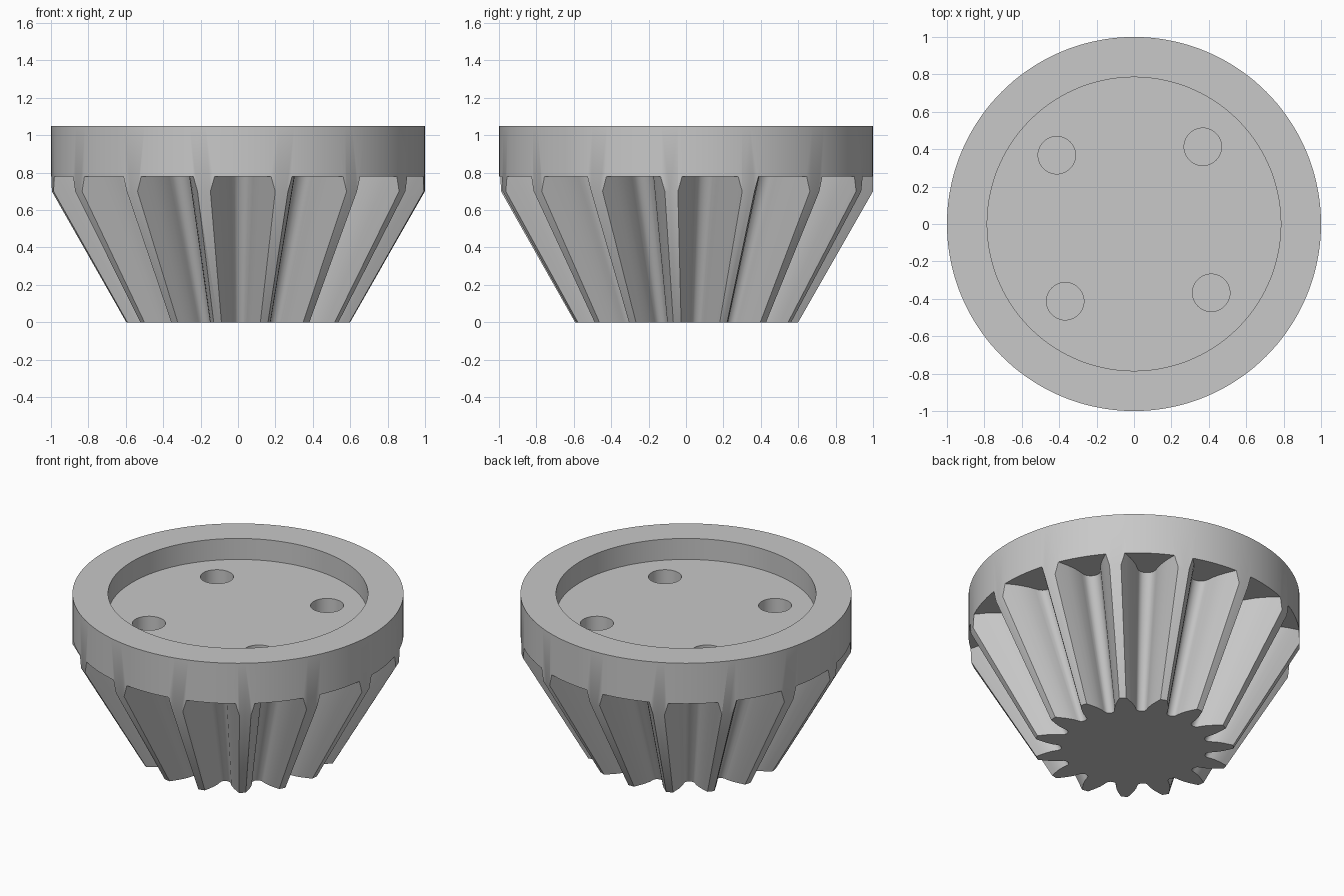
import bpy
from math import sin, cos, radians, tau

if "Cube" in bpy.data.objects:
    bpy.data.objects.remove(bpy.data.objects["Cube"])

TEETH = 15
SEGMENTS = 144
TIP_RADIUS = 0.6          # tooth tip radius at the narrow end
SLOPE = 0.4 / 0.7         # radius gained per unit of height
FLANGE_BASE = 0.78
FLOOR = 0.91
TOP = 1.05

steel = bpy.data.materials.new("plain_grey")
steel.use_nodes = True
grey = (0.58, 0.58, 0.58, 1)
steel.diffuse_color = grey
steel.node_tree.nodes["Principled BSDF"].inputs["Base Color"].default_value = grey


def loft(name, rings):
    """Closed solids; each entry is a stack of equal rings, capped at both ends."""
    verts, faces = [], []
    for stack in rings:
        base, n = len(verts), len(stack[0])
        for ring in stack:
            verts += ring
        for k in range(len(stack) - 1):
            a, b = base + k * n, base + (k + 1) * n
            faces += [(a + i, a + (i + 1) % n, b + (i + 1) % n, b + i) for i in range(n)]
        last = base + (len(stack) - 1) * n
        faces.append(tuple(reversed(range(base, base + n))))
        faces.append(tuple(range(last, last + n)))
    mesh = bpy.data.meshes.new(name)
    mesh.from_pydata(verts, [], faces)
    mesh.materials.append(steel)
    ob = bpy.data.objects.new(name, mesh)
    bpy.context.collection.objects.link(ob)
    return ob


def circle(r, z, n, cx=0, cy=0):
    return [(cx + r * cos(tau * i / n), cy + r * sin(tau * i / n), z) for i in range(n)]


# Turned blank: cone, flange and round recess
profile = [(TIP_RADIUS, 0), (1, 0.7), (1, TOP), (0.785, TOP), (0.785, FLOOR)]
gear = loft("bevel_gear", [[circle(r, z, SEGMENTS) for r, z in profile]])

# Half of a tooth gap: (fraction of tip radius, half angle in degrees)
half_gap = [(0.73, 0), (0.733, 1.5), (0.743, 2.8), (0.76, 3.7), (0.785, 4.2), (0.82, 4.8),
            (0.86, 5.8), (0.90, 6.9), (0.94, 8.2), (0.97, 9.1), (1.0, 10.0), (1.07, 11.5)]
gap = [(f, -a) for f, a in reversed(half_gap[1:])] + half_gap
gap.reverse()


def gap_ring(middle, z):
    tip = TIP_RADIUS + SLOPE * z
    return [(tip * f * cos(radians(middle + a)), tip * f * sin(radians(middle + a)), z)
            for f, a in gap]


gaps = []
for i in range(TEETH):
    middle = -88.5 + 360 / TEETH * i
    gaps.append([gap_ring(middle, z) for z in (FLANGE_BASE, -0.1)])
gap_cutter = loft("gap_cutter", gaps)

# Four bolt holes in the recess floor
holes = []
for i in range(4):
    a = radians(48.3 + 90 * i)
    x, y = 0.553 * cos(a), 0.553 * sin(a)
    holes.append([circle(0.1, z, 48, x, y) for z in (FLOOR - 0.2, FLOOR + 0.1)])
hole_cutter = loft("hole_cutter", holes)

# Cut the gaps and holes
bpy.context.view_layer.objects.active = gear
for cutter in (gap_cutter, hole_cutter):
    bpy.ops.object.select_all(action="DESELECT")
    cutter.select_set(True)
    bpy.context.view_layer.objects.active = cutter
    bpy.ops.object.mode_set(mode="EDIT")
    bpy.ops.mesh.select_all(action="SELECT")
    bpy.ops.mesh.normals_make_consistent(inside=False)
    bpy.ops.object.mode_set(mode="OBJECT")
    cutter.hide_render = True
    bpy.context.view_layer.objects.active = gear
    cut = gear.modifiers.new(cutter.name, "BOOLEAN")
    cut.operation = "DIFFERENCE"
    cut.solver = "EXACT"
    cut.object = cutter
    bpy.ops.object.modifier_apply(modifier=cut.name)
    bpy.data.objects.remove(cutter)

bpy.ops.object.select_all(action="DESELECT")
gear.select_set(True)
bpy.context.view_layer.objects.active = gear
bpy.ops.object.shade_smooth_by_angle(angle=radians(30))
